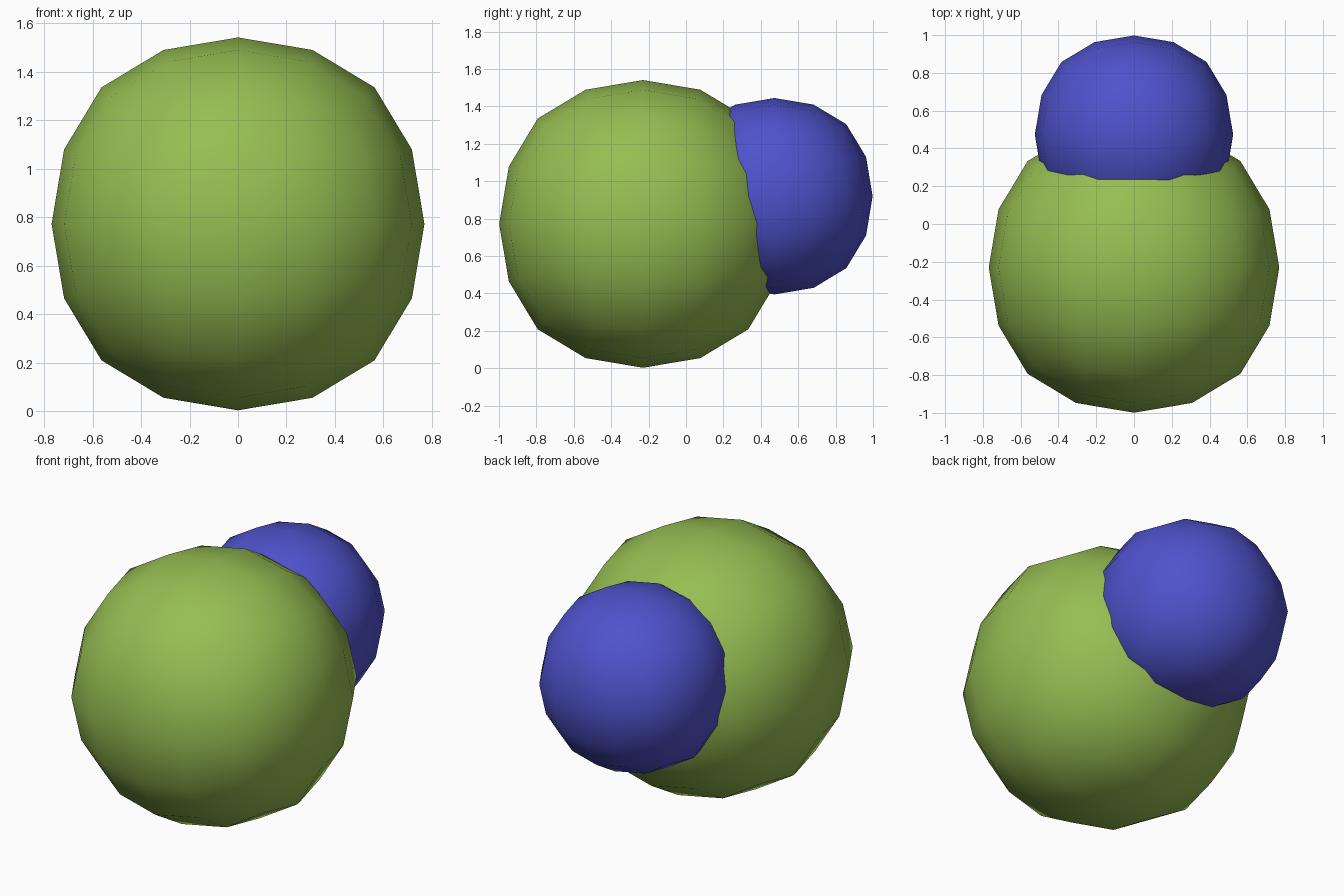
import bpy

if "Cube" in bpy.data.objects:
    bpy.data.objects.remove(bpy.data.objects["Cube"])


def make_material(name, color):
    mat = bpy.data.materials.new(name)
    mat.diffuse_color = (*color, 1.0)
    mat.use_nodes = True
    mat.node_tree.nodes["Principled BSDF"].inputs["Base Color"].default_value = mat.diffuse_color
    return mat


def rounded_ball(name, center, radius, mat):
    """Cube subdivided twice into a ball, scaled so its axis extent is the radius."""
    bpy.ops.mesh.primitive_cube_add(size=2)
    ball = bpy.context.object
    ball.name = name
    sub = ball.modifiers.new("round", 'SUBSURF')
    sub.levels = sub.render_levels = 2
    sub.use_limit_surface = False
    bpy.ops.object.modifier_apply(modifier=sub.name)
    extent = max(v.co.z for v in ball.data.vertices)
    for v in ball.data.vertices:
        v.co *= radius / extent
    ball.location = center
    ball.data.materials.append(mat)
    bpy.ops.object.shade_smooth()
    return ball


green = make_material("leaf_green", (0.305, 0.51, 0.084))
blue = make_material("violet_blue", (0.078, 0.084, 0.60))

# Large front ball and the smaller ball sunk into its back
rounded_ball("large_ball", (0, -0.23, 0.772), 0.769, green)
rounded_ball("small_ball", (0, 0.473, 0.92), 0.525, blue)
